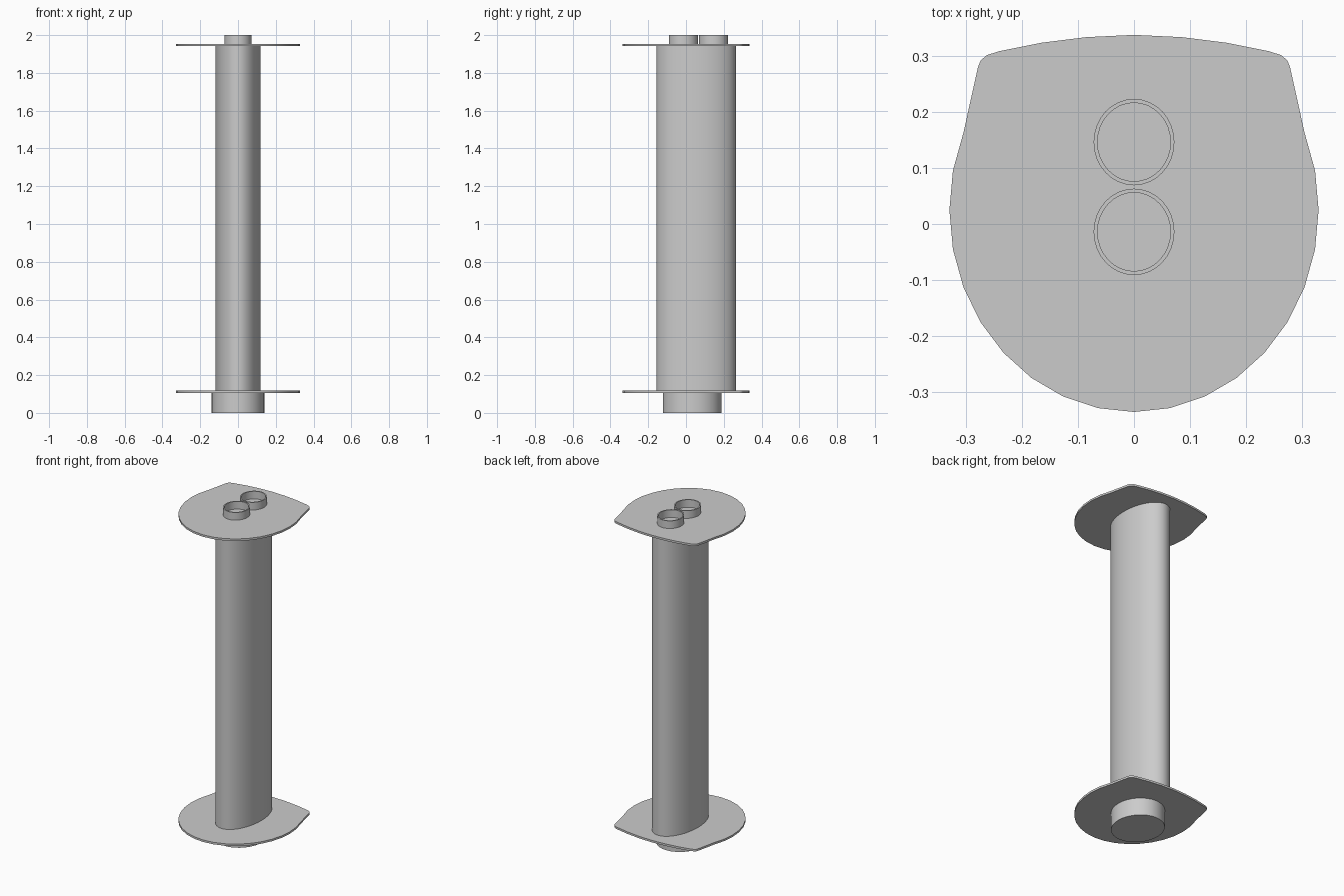
import bpy, bmesh
from math import sin, cos, pi, radians

cube = bpy.data.objects.get("Cube")
if cube:
    bpy.data.objects.remove(cube)

# One grey metal for every part
GREY = (0.6, 0.6, 0.6, 1)
metal = bpy.data.materials.new("grey_metal")
metal.use_nodes = True
metal.diffuse_color = GREY
metal.node_tree.nodes["Principled BSDF"].inputs["Base Color"].default_value = GREY


def ellipse(rx, ry, cy, n=32):
    return [(rx * sin(2 * pi * i / n), cy - ry * cos(2 * pi * i / n)) for i in range(n)]


def add_loop(bm, outline, z):
    return [bm.verts.new((x, y, z)) for x, y in outline]


def bridge(bm, a, b):
    for i in range(len(a)):
        j = (i + 1) % len(a)
        bm.faces.new((a[i], a[j], b[j], b[i]))


def finish(name, bm):
    bmesh.ops.recalc_face_normals(bm, faces=bm.faces)
    mesh = bpy.data.meshes.new(name)
    bm.to_mesh(mesh)
    bm.free()
    mesh.materials.append(metal)
    obj = bpy.data.objects.new(name, mesh)
    bpy.context.collection.objects.link(obj)
    bpy.ops.object.select_all(action="DESELECT")
    obj.select_set(True)
    bpy.context.view_layer.objects.active = obj
    bpy.ops.object.shade_smooth_by_angle(angle=radians(35))


def prism(name, outline, z0, z1):
    bm = bmesh.new()
    bottom, top = add_loop(bm, outline, z0), add_loop(bm, outline, z1)
    bridge(bm, bottom, top)
    bm.faces.new(bottom[::-1])
    bm.faces.new(top)
    finish(name, bm)


def ring(name, cy, rx, ry, wall, z0, z1):
    bm = bmesh.new()
    outer, inner = ellipse(rx, ry, cy), ellipse(rx - wall, ry - wall, cy)
    loops = [add_loop(bm, pts, z)
             for pts, z in ((outer, z0), (outer, z1), (inner, z1), (inner, z0))]
    for a, b in zip(loops, loops[1:] + loops[:1]):
        bridge(bm, a, b)
    finish(name, bm)


# Flange outline: rounded front, tapering to a bowed back edge with soft corners
front = ellipse(0.329, 0.36, 0.025)[:11]
back = [(0.278, 0.28), (0.273, 0.292), (0.262, 0.301), (0.24, 0.308),
        (0.165, 0.323), (0.085, 0.333)]
right_half = front + back
outline = right_half + [(0, 0.337)] + [(-x, y) for x, y in reversed(right_half[1:])]

prism("lower_flange", outline, 0.106, 0.118)
prism("upper_flange", outline, 1.942, 1.954)

# Oval column and bottom spigot
prism("column", ellipse(0.119, 0.21, 0.054, 48), 0.118, 1.942)
prism("bottom_spigot", ellipse(0.14, 0.156, 0.033), 0.0, 0.106)

# Two open collars on the upper flange
for name, cy in (("front_collar", -0.014), ("back_collar", 0.146)):
    ring(name, cy, 0.072, 0.077, 0.007, 1.954, 2.0)
